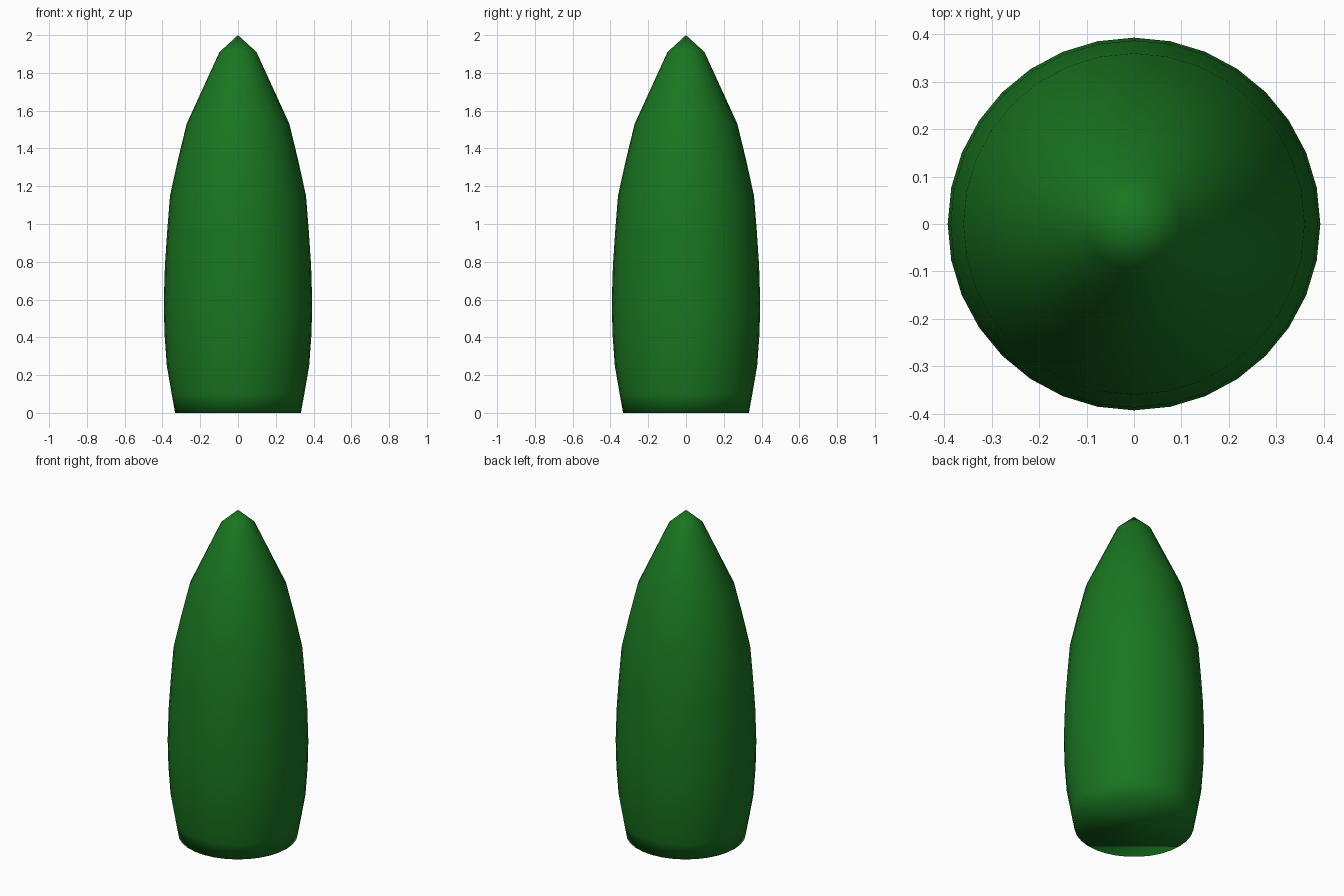
import bpy, bmesh, math

if "Cube" in bpy.data.objects:
    bpy.data.objects.remove(bpy.data.objects["Cube"])

SIDES = 32
# (radius, height) from the base up to below the tip
PROFILE = [(0.333, 0), (0.351, 0.1), (0.377, 0.25), (0.389, 0.42), (0.393, 0.58),
           (0.387, 0.78), (0.375, 0.96), (0.36, 1.15), (0.318, 1.34),
           (0.272, 1.53), (0.098, 1.91)]

bm = bmesh.new()
rings = [[bm.verts.new((r * math.cos(2 * math.pi * i / SIDES),
                        r * math.sin(2 * math.pi * i / SIDES), z))
          for i in range(SIDES)] for r, z in PROFILE]
tip = bm.verts.new((0, 0, 2))

# side walls
for low, high in zip(rings, rings[1:]):
    for i in range(SIDES):
        j = (i + 1) % SIDES
        bm.faces.new((low[i], low[j], high[j], high[i]))
# pointed top and flat base
for i in range(SIDES):
    bm.faces.new((rings[-1][i], rings[-1][(i + 1) % SIDES], tip))
bm.faces.new(rings[0][::-1])
for f in bm.faces:
    f.smooth = True

mesh = bpy.data.meshes.new("tree_foliage")
bm.to_mesh(mesh)
bm.free()
foliage = bpy.data.objects.new("tree_foliage", mesh)
bpy.context.collection.objects.link(foliage)

# dark green foliage
green = bpy.data.materials.new("foliage_green")
green.diffuse_color = (0.01, 0.18, 0.015, 1)
green.use_nodes = True
green.node_tree.nodes["Principled BSDF"].inputs["Base Color"].default_value = green.diffuse_color
mesh.materials.append(green)
